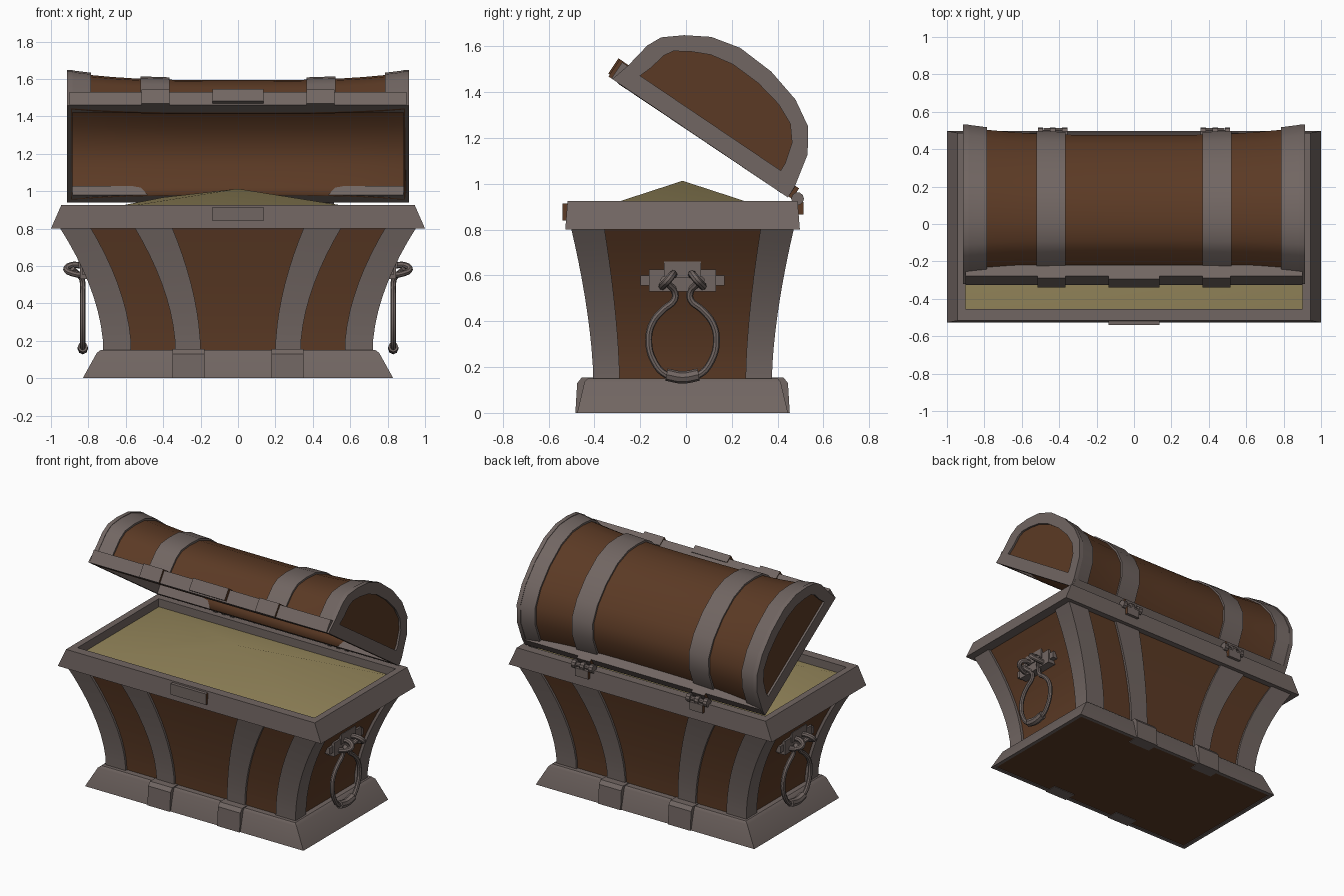
import bpy, bmesh, math
from mathutils import Matrix, Vector

if "Cube" in bpy.data.objects:
    bpy.data.objects.remove(bpy.data.objects["Cube"])


def material(name, rgb):
    m = bpy.data.materials.new(name)
    m.diffuse_color = (*rgb, 1)
    m.use_nodes = True
    m.node_tree.nodes["Principled BSDF"].inputs["Base Color"].default_value = m.diffuse_color
    return m


WOOD = material("brown wood", (0.105, 0.042, 0.018))
METAL = material("grey metal", (0.165, 0.132, 0.122))
GOLD = material("dull gold", (0.30, 0.24, 0.105))
YC = -0.015                                     # body centre line in y
LID = Matrix.Translation((0, 0.445, 0.94)) @ Matrix.Rotation(math.radians(-34), 4, 'X')
I4 = Matrix.Identity(4)


def add(name, bm, mat, matrix=I4, side_mat=None):
    bmesh.ops.recalc_face_normals(bm, faces=bm.faces)
    me = bpy.data.meshes.new(name)
    me.materials.append(mat)
    if side_mat:
        me.materials.append(side_mat)
        for f in bm.faces:
            f.material_index = int(abs(f.normal.x) > 0.9)
    bm.to_mesh(me)
    bm.free()
    me.shade_smooth()
    me.set_sharp_from_angle(angle=math.radians(30))
    ob = bpy.data.objects.new(name, me)
    ob.matrix_world = matrix
    bpy.context.collection.objects.link(ob)
    return ob


def loft(name, rings, mat, matrix=I4, wrap=True, caps=True, loop=False):
    bm = bmesh.new()
    vs = [[bm.verts.new(p) for p in r] for r in rings]
    n = len(vs[0])
    pairs = list(zip(vs, vs[1:])) + ([(vs[-1], vs[0])] if loop else [])
    for r, q in pairs:
        for i in range(n if wrap else n - 1):
            j = (i + 1) % n
            bm.faces.new((r[i], r[j], q[j], q[i]))
    if caps and not loop:
        bm.faces.new(vs[0])
        bm.faces.new(vs[-1])
    return add(name, bm, mat, matrix)


def box(name, x, y, z, mat, matrix=I4, side_mat=None):
    bm = bmesh.new()
    bmesh.ops.create_cube(bm, size=1)
    for v in bm.verts:
        v.co = [(a + b) / 2 + c * (b - a) for (a, b), c in zip((x, y, z), v.co)]
    return add(name, bm, mat, matrix, side_mat)


def span(s, a, b):
    return (min(s * a, s * b), max(s * a, s * b))


def rect(hx, hy, z):
    return [(-hx, YC - hy, z), (hx, YC - hy, z), (hx, YC + hy, z), (-hx, YC + hy, z)]


def tube(name, pts, r, mat):
    cu = bpy.data.curves.new(name, 'CURVE')
    cu.dimensions = '3D'
    cu.bevel_depth, cu.bevel_resolution, cu.resolution_u = r, 2, 4
    cu.use_fill_caps = True
    sp = cu.splines.new('BEZIER')
    sp.bezier_points.add(len(pts) - 1)
    for b, p in zip(sp.bezier_points, pts):
        b.co = p
        b.handle_left_type = b.handle_right_type = 'AUTO'
    tmp = bpy.data.objects.new(name + "_path", cu)
    bpy.context.collection.objects.link(tmp)
    dg = bpy.context.evaluated_depsgraph_get()
    me = bpy.data.meshes.new_from_object(tmp.evaluated_get(dg))
    bpy.data.objects.remove(tmp)
    bm = bmesh.new()
    bm.from_mesh(me)
    add(name, bm, mat)


def rod(name, x0, x1, y, z, r, mat):
    ring = [(y + r * math.cos(k * math.pi / 5), z + r * math.sin(k * math.pi / 5)) for k in range(10)]
    loft(name, [[(x, a, b) for a, b in ring] for x in (x0, x1)], mat)


# Flared body
ZS = [0.13 + 0.68 * i / 9 for i in range(10)]


def flare(z):
    t = max(0, (z - 0.15) / 0.65)
    return t ** 1.8, t ** 1.6


def hx(z): return 0.72 + 0.23 * flare(z)[0]
def hy(z): return 0.39 + 0.095 * flare(z)[1]


loft("body_wood", [rect(hx(z) - 0.02, hy(z) - 0.015, z) for z in ZS], WOOD)

# Corner straps and front/back straps with their base plates
for sx in (-1, 1):
    for sy in (-1, 1):
        corner, strap = [], []
        for z in ZS:
            fx, fy = flare(z)
            cx, cy, X, Y = 0.57 + 0.215 * fx, 0.275 + 0.065 * fy, hx(z), hy(z)
            corner.append([(sx * a, YC + sy * b, z) for a, b in (
                (cx, Y), (X, Y), (X, cy), (X - 0.04, cy), (X - 0.04, Y - 0.04), (cx, Y - 0.04))])
            i, o = 0.2 + 0.15 * fx, 0.335 + 0.215 * fx
            strap.append([(sx * a, YC + sy * b, z) for a, b in (
                (i, Y), (o, Y), (o, Y - 0.04), (i, Y - 0.04))])
        loft("corner_strap", corner, METAL)
        loft("body_strap", strap, METAL)
        loft("base_plate", [[(sx * a, YC + sy * b, z) for a, b in (
            (0.18, 0.38), (0.35, 0.38), (0.35, y), (0.18, y))]
            for z, y in ((0, 0.468), (0.13, 0.46), (0.155, 0.44))], METAL)

# Plinth, floor and top rim
loft("plinth", [rect(0.83, 0.46, 0), rect(0.755, 0.428, 0.135), rect(0.735, 0.415, 0.15),
                rect(0.66, 0.35, 0.15), rect(0.805, 0.435, 0)], METAL, loop=True)
box("floor", (-0.81, 0.81), (YC - 0.44, YC + 0.44), (0.004, 0.02), WOOD)
loft("rim", [rect(1.0, 0.512, 0.8), rect(0.945, 0.502, 0.925), rect(0.9, 0.44, 0.925),
             rect(0.9, 0.44, 0.8)], METAL, loop=True)
box("rim_latch", (-0.135, 0.135), (-0.54, -0.49), (0.84, 0.915), METAL, side_mat=WOOD)

# Treasure heap: low pyramid
bm = bmesh.new()
base = [bm.verts.new(p) for p in rect(0.905, 0.445, 0.868)]
top = bm.verts.new((0, YC, 1.013))
left = bm.verts.new((-0.4, YC, 0.967))
for f in ((0, 1, top, left), (1, 2, top), (2, 3, left, top), (3, 0, left)):
    bm.faces.new([base[v] if isinstance(v, int) else v for v in f])
bmesh.ops.triangulate(bm, faces=bm.faces)
add("gold_heap", bm, GOLD)

# Lid, built in its own frame: back edge at 0, front edge at -0.925
ARCH = [(0, 0), (-0.002, 0.057), (-0.034, 0.204), (-0.10, 0.306), (-0.212, 0.373),
        (-0.368, 0.415), (-0.538, 0.425), (-0.67, 0.394), (-0.772, 0.334),
        (-0.85, 0.27), (-0.88, 0.207), (-0.9, 0.09), (-0.925, 0)]


def lid_pt(p, x, inset=0.0):
    s = 0.905 + 0.095 * min(1, abs(x) / 0.91) ** 3 - inset
    return (x, -0.46 + (p[0] + 0.46) * s, p[1] * s)


xs = [-0.893 + 1.786 * i / 16 for i in range(17)]
shell = loft("lid_wood", [[lid_pt(p, x, 0.05) for p in ARCH] for x in xs], WOOD, LID, wrap=False)
mod = shell.modifiers.new("thickness", 'SOLIDIFY')
mod.thickness, mod.offset = 0.02, 0

for s in (-1, 1):
    for name, a, b in (("lid_band", 0.365, 0.52), ("lid_end_band", 0.785, 0.91)):
        loft(name, [[lid_pt(p, s * a, 0.06), lid_pt(p, s * a), lid_pt(p, s * b),
                     lid_pt(p, s * b, 0.06)] for p in ARCH], METAL, LID)
    # arched end frame around the recessed wooden panel
    rings = []
    for a, b in ARCH:
        inner = (-0.46 + (a + 0.46) * 0.8, 0.08 + b * 0.63)
        rings.append([(s * 0.885, a, b), (s * 0.913, a, b),
                      (s * 0.913, *inner), (s * 0.885, *inner)])
    loft("lid_end_frame", rings, METAL, LID, loop=True)
    box("lid_tab", span(s, 0.365, 0.515), (-0.945, -0.88), (0.0, 0.09), METAL, LID, WOOD)
box("lid_front_rail", (-0.9, 0.9), (-0.93, -0.86), (0, 0.085), METAL, LID)
box("lid_back_rail", (-0.9, 0.9), (-0.07, 0), (0, 0.06), METAL, LID)
box("lid_latch", (-0.135, 0.135), (-0.953, -0.9), (0.01, 0.09), METAL, LID, WOOD)

for s in (-1, 1):
    # Hinges
    c = s * 0.435
    box("hinge_lid_leaf", (c - 0.05, c + 0.05), (-0.02, 0.018), (0.005, 0.06), METAL, LID, WOOD)
    box("hinge_rim_leaf", (c - 0.05, c + 0.05), (0.47, 0.512), (0.865, 0.92), METAL, side_mat=WOOD)
    rod("hinge_pin", c - 0.075, c + 0.075, 0.487, 0.935, 0.016, METAL)
    for k in (-0.065, 0, 0.065):
        rod("hinge_knuckle", c + k - 0.014, c + k + 0.014, 0.487, 0.935, 0.028, METAL)

    # Side handles: mount plates, hooks and hanging ring
    box("handle_bar", span(s, 0.76, 0.835), (YC - 0.183, YC + 0.183), (0.555, 0.60), METAL)
    box("handle_plate", span(s, 0.76, 0.845), (YC - 0.147, YC + 0.147), (0.53, 0.625), METAL)
    box("handle_top_plate", span(s, 0.76, 0.852), (YC - 0.08, YC + 0.08), (0.59, 0.66), METAL)
    half = [(0.885, 0.085, 0.585), (0.86, 0.06, 0.56), (0.835, 0.035, 0.53), (0.83, 0.035, 0.495),
            (0.83, 0.085, 0.45), (0.83, 0.13, 0.395), (0.83, 0.148, 0.32), (0.83, 0.125, 0.225),
            (0.83, 0.07, 0.165)]
    ring = half + [(0.83, 0, 0.155)] + [(x, -y, z) for x, y, z in reversed(half)]
    tube("handle_ring", [(s * x, YC + y, z) for x, y, z in ring], 0.015, METAL)
    tube("handle_grip", [(s * 0.83, YC + y, z) for y, z in ((-0.07, 0.167), (0, 0.155), (0.07, 0.167))],
         0.027, METAL)
    for t in (-1, 1):
        hook = [(0.82, 0.04, 0.60), (0.895, 0.045, 0.603), (0.918, 0.06, 0.583),
                (0.89, 0.08, 0.563), (0.82, 0.09, 0.55)]
        tube("handle_hook", [(s * x, YC + t * y, z) for x, y, z in hook], 0.017, METAL)
